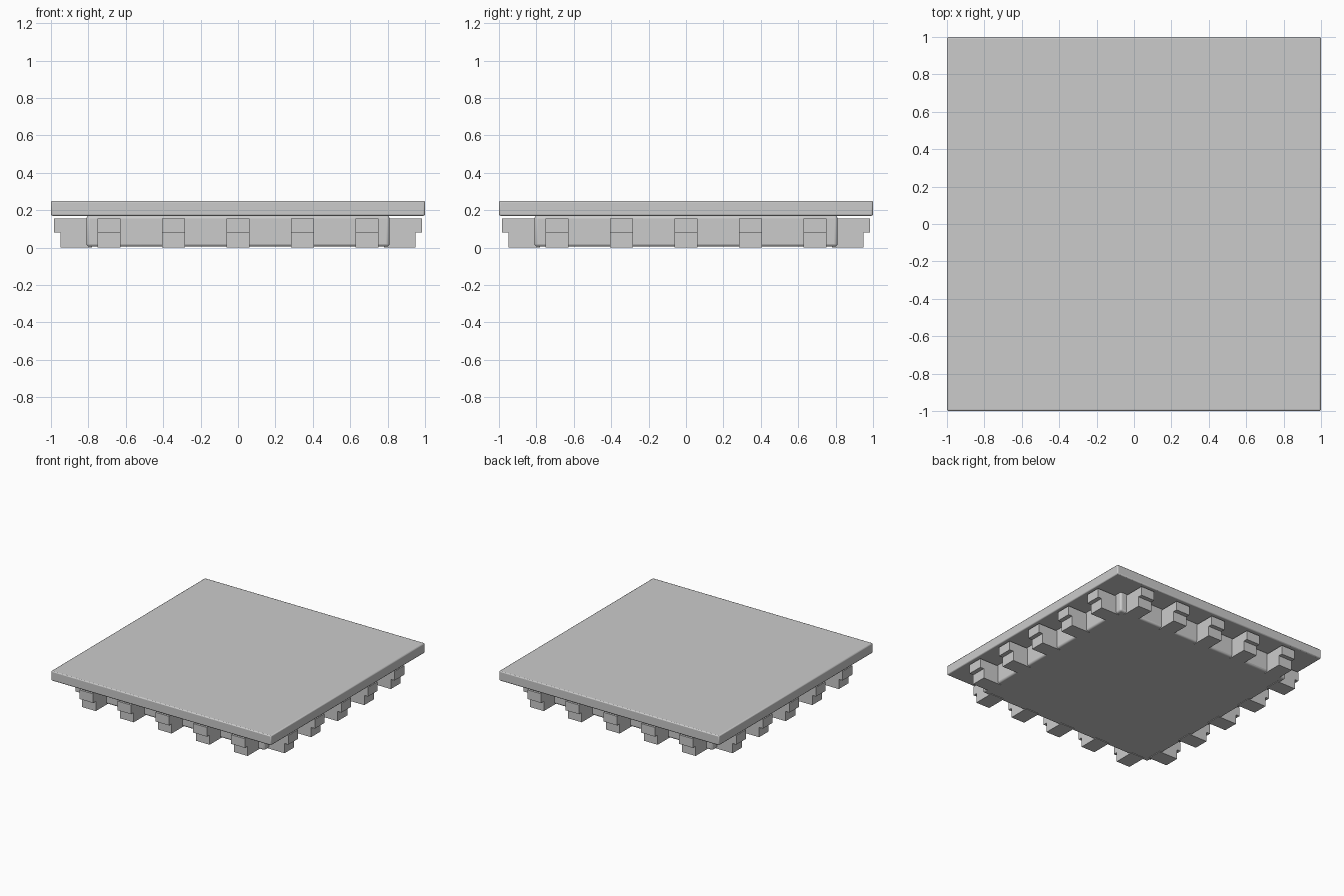
import bpy
import bmesh
from math import pi
from mathutils import Matrix

if "Cube" in bpy.data.objects:
    bpy.data.objects.remove(bpy.data.objects["Cube"])

# Single grey material
grey = bpy.data.materials.new("light_grey")
grey.use_nodes = True
colour = (0.6, 0.6, 0.6, 1)
grey.diffuse_color = colour
grey.node_tree.nodes["Principled BSDF"].inputs["Base Color"].default_value = colour


def finish(name, bm):
    mesh = bpy.data.meshes.new(name)
    bm.to_mesh(mesh)
    bm.free()
    obj = bpy.data.objects.new(name, mesh)
    bpy.context.collection.objects.link(obj)
    mesh.materials.append(grey)
    return obj


def rounded_block(name, size, bottom, top, radius, segments):
    bm = bmesh.new()
    place = Matrix.Translation((0, 0, (bottom + top) / 2))
    scale = Matrix.Diagonal((size, size, top - bottom, 1))
    bmesh.ops.create_cube(bm, size=1, matrix=place @ scale)
    obj = finish(name, bm)
    bevel = obj.modifiers.new("rounded_edges", "BEVEL")
    bevel.width = radius
    bevel.segments = segments
    bpy.ops.object.select_all(action="DESELECT")
    obj.select_set(True)
    bpy.context.view_layer.objects.active = obj
    bpy.ops.object.shade_smooth_by_angle()
    return obj


def stepped_tab(name, offset, angle):
    # Side profile: narrow foot with an overhanging lip
    profile = [(0.78, 0), (0.95, 0), (0.95, 0.08), (0.985, 0.08),
               (0.985, 0.155), (0.78, 0.155)]
    bm = bmesh.new()
    face = bm.faces.new([bm.verts.new((x, offset - 0.0625, z)) for x, z in profile])
    side = bmesh.ops.extrude_face_region(bm, geom=[face])
    verts = [v for v in side["geom"] if isinstance(v, bmesh.types.BMVert)]
    bmesh.ops.translate(bm, vec=(0, 0.125, 0), verts=verts)
    bmesh.ops.recalc_face_normals(bm, faces=bm.faces)
    bm.transform(Matrix.Rotation(angle, 4, "Z"))
    finish(name, bm)


# Top slab and the smaller block beneath it
rounded_block("top_slab", 2, 0.17, 0.25, 0.008, 2)
rounded_block("lower_block", 1.62, 0.005, 0.171, 0.015, 3)

# Five tabs on each side
for turn, side in enumerate(("left", "back", "right", "front")):
    for i in range(5):
        stepped_tab(f"{side}_tab_{i + 1}", (i - 2) * 0.345, turn * pi / 2)
